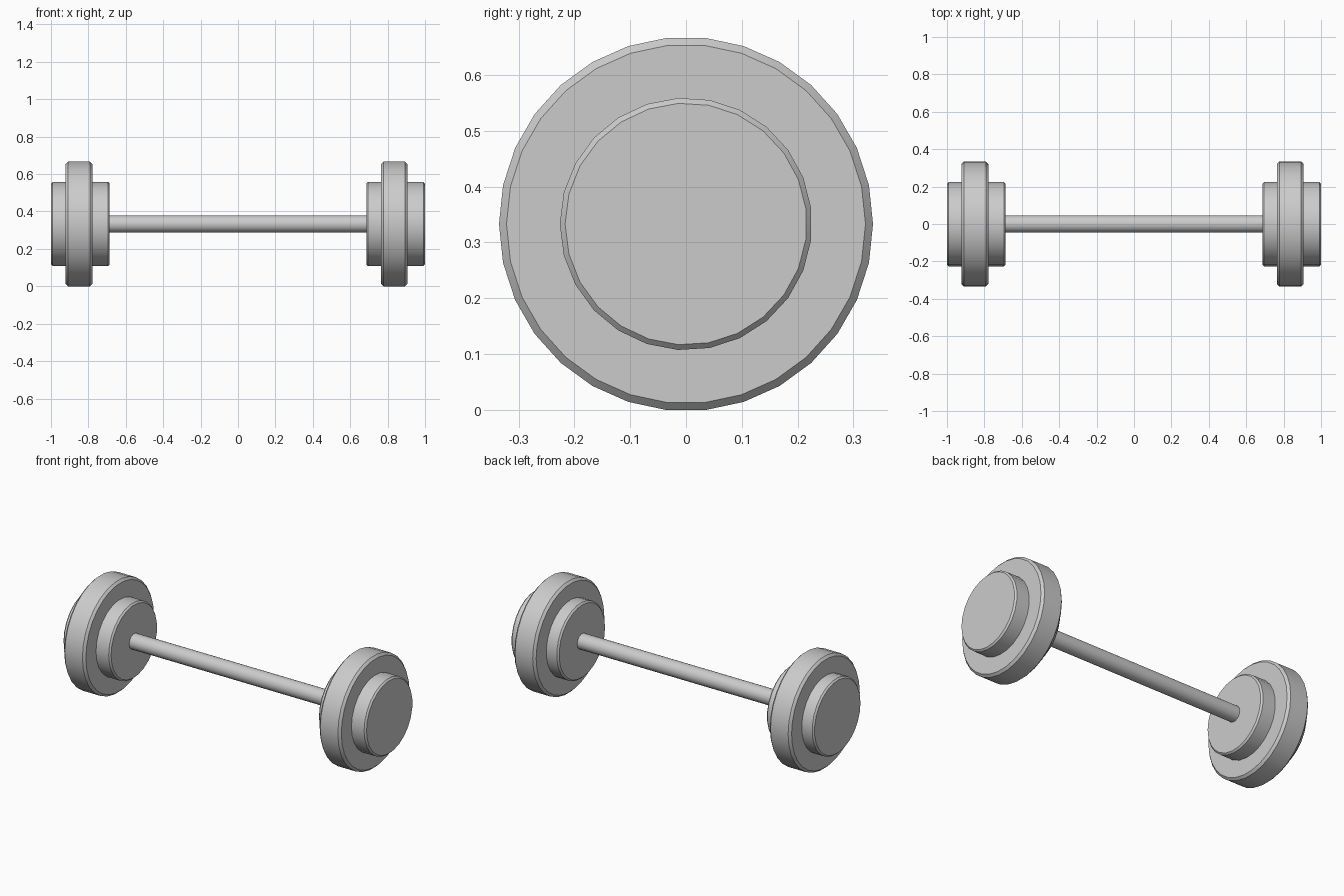
import bpy, bmesh
from math import radians, pi, sin, cos

if "Cube" in bpy.data.objects:
    bpy.data.objects.remove(bpy.data.objects["Cube"])

AXIS_Z = 0.333  # height of the shared axle line


def lathe_x(name, profile, sides):
    """Closed solid from an (x, radius) profile turned around the x axis."""
    bm = bmesh.new()
    rings = []
    for x, r in profile:
        rings.append([bm.verts.new((x, -r * cos(2 * pi * i / sides),
                                    AXIS_Z + r * sin(2 * pi * i / sides)))
                      for i in range(sides)])
    for a, b in zip(rings, rings[1:]):
        for i in range(sides):
            j = (i + 1) % sides
            bm.faces.new((a[i], a[j], b[j], b[i]))
    bm.faces.new(rings[0])
    bm.faces.new(rings[-1])
    bmesh.ops.recalc_face_normals(bm, faces=bm.faces[:])
    mesh = bpy.data.meshes.new(name)
    bm.to_mesh(mesh)
    bm.free()
    ob = bpy.data.objects.new(name, mesh)
    bpy.context.collection.objects.link(ob)
    bpy.ops.object.select_all(action='DESELECT')
    ob.select_set(True)
    bpy.context.view_layer.objects.active = ob
    bpy.ops.object.shade_smooth_by_angle(angle=radians(30))
    return ob


def plate(name, x0, x1, r, bevel, sides):
    """Weight disc with a chamfered rim."""
    return lathe_x(name, [(x0, r - bevel), (x0 + bevel, r),
                          (x1 - bevel, r), (x1, r - bevel)], sides)


# Handle bar, sunk slightly into the plates
lathe_x("handle_bar", [(-0.72, 0.046), (0.72, 0.046)], 24)

# Weights: the right set is a shifted copy of the left one
for side, dx in (("left", 0.0), ("right", 1.686)):
    plate(side + "_hub_weight", -1.0 + dx, -0.686 + dx, 0.226, 0.0095, 25)
    plate(side + "_large_plate", -0.922 + dx, -0.779 + dx, 0.335, 0.0135, 30)
